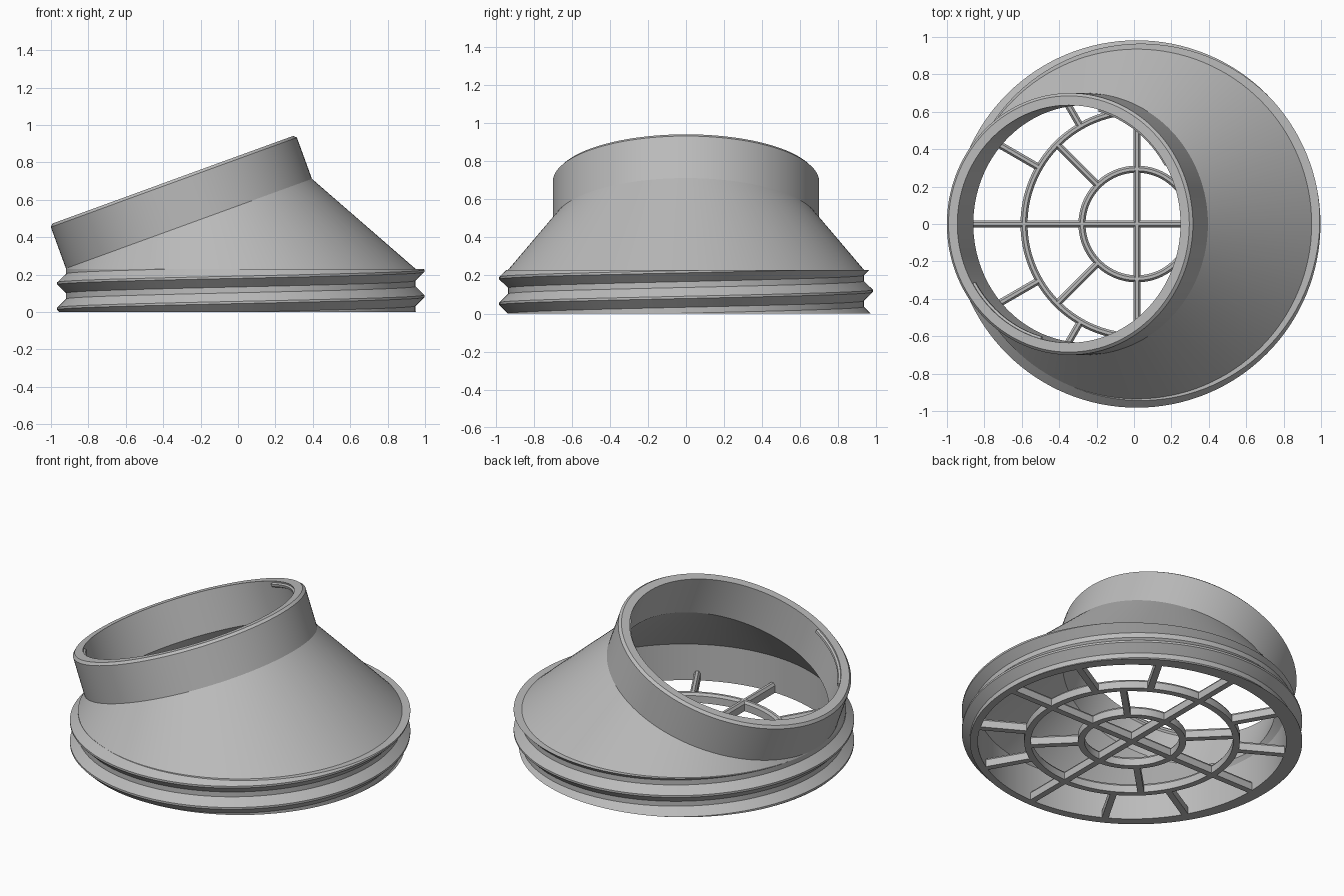
import bpy, bmesh, math
from mathutils import Matrix, Vector

cube = bpy.data.objects.get("Cube")
if cube:
    bpy.data.objects.remove(cube, do_unlink=True)

# One plain grey for everything
grey = bpy.data.materials.new("light_grey_plastic")
grey.use_nodes = True
grey.diffuse_color = (0.5, 0.5, 0.5, 1)
grey.node_tree.nodes["Principled BSDF"].inputs["Base Color"].default_value = (0.5, 0.5, 0.5, 1)

SEG = 128
BASE_X = 0.015                    # axis of the threaded base
BASE_TOP = 0.23
CORE_R, CREST_R, BASE_IN = 0.935, 0.982, 0.89
NECK_R, NECK_IN, NECK_H = 0.70, 0.635, 0.25
base_frame = Matrix.Translation((BASE_X, 0, 0))
neck_frame = Matrix.Translation((-0.2625, 0, 0.4725)) @ Matrix.Rotation(math.radians(-20), 4, 'Y')


def finish(name, bm, recalc=True):
    bmesh.ops.remove_doubles(bm, verts=bm.verts, dist=1e-5)
    bmesh.ops.dissolve_degenerate(bm, edges=bm.edges, dist=1e-5)
    if recalc:
        bmesh.ops.recalc_face_normals(bm, faces=bm.faces)
    mesh = bpy.data.meshes.new(name)
    bm.to_mesh(mesh)
    bm.free()
    mesh.materials.append(grey)
    mesh.shade_smooth()
    mesh.set_sharp_from_angle(angle=math.radians(25))
    obj = bpy.data.objects.new(name, mesh)
    bpy.context.collection.objects.link(obj)
    return obj


def loft(name, sections, capped):
    """Skin a list of closed cross-sections with matching point counts."""
    bm = bmesh.new()
    rows = [[bm.verts.new(p) for p in s] for s in sections]
    for a, b in zip(rows, rows[1:]):
        for i in range(len(a)):
            j = (i + 1) % len(a)
            bm.faces.new((a[i], a[j], b[j], b[i]))
    if capped:
        bm.faces.new(rows[0])
        bm.faces.new(rows[-1])
    return finish(name, bm)


def polar(r, angle, z):
    return Vector((r * math.cos(angle), r * math.sin(angle), z))


def revolve(name, profile, frame, start=0, sweep=360):
    steps = max(8, round(SEG * sweep / 360))
    angles = [math.radians(start + sweep * i / steps) for i in range(steps + 1)]
    return loft(name, [[frame @ polar(r, a, z) for r, z in profile] for a in angles], sweep < 360)


# Threaded base: helical ridge clipped flat at both ends
PITCH = 0.135
CREST_HALF, ROOT_HALF = 0.006, 0.052


def thread_radius(offset):
    d = abs((offset + PITCH / 2) % PITCH - PITCH / 2)
    t = min(1, max(0, (d - CREST_HALF) / (ROOT_HALF - CREST_HALF)))
    return CREST_R + (CORE_R - CREST_R) * t


def thread_section(angle):
    crest = 0.085 + PITCH * angle / math.tau
    section = [polar(BASE_IN, angle, 0)]
    for turn in range(-3, 4):
        for step in (-ROOT_HALF, -CREST_HALF, CREST_HALF, ROOT_HALF):
            z = min(BASE_TOP, max(0, crest + turn * PITCH + step))
            section.append(polar(thread_radius(z - crest), angle, z))
    section.append(polar(BASE_IN, angle, BASE_TOP))
    return [base_frame @ p for p in section]


loft("threaded_base", [thread_section(math.tau * i / SEG) for i in range(SEG + 1)], False)

# Oblique cone joining base to tilted collar, with inner and outer skins
for name, base_r, neck_r, inward in (("cone_outer", CORE_R, NECK_R, False),
                                     ("cone_inner", BASE_IN, NECK_IN, True)):
    bm = bmesh.new()
    angles = [math.tau * i / SEG for i in range(SEG)]
    low = [bm.verts.new(base_frame @ polar(base_r, a, BASE_TOP)) for a in angles]
    high = [bm.verts.new(neck_frame @ polar(neck_r, a, 0)) for a in angles]
    bmesh.ops.convex_hull(bm, input=low + high)
    bmesh.ops.recalc_face_normals(bm, faces=bm.faces)
    low, high = set(low), set(high)
    caps = [f for f in bm.faces if set(f.verts) <= low or set(f.verts) <= high]
    bmesh.ops.delete(bm, geom=caps, context='FACES_ONLY')
    if inward:
        bmesh.ops.reverse_faces(bm, faces=bm.faces)
    finish(name, bm, recalc=False)

# Tilted collar with a small chamfer on its rim
revolve("tilted_collar",
        [(NECK_IN, 0), (NECK_R, 0), (NECK_R, NECK_H - 0.015),
         (NECK_R - 0.015, NECK_H), (NECK_IN, NECK_H)], neck_frame)

# Two retaining lips just inside the rim
for i, start in enumerate((30, 210)):
    revolve(f"collar_lip_{i + 1}",
            [(NECK_IN + 0.01, 0.205), (NECK_IN - 0.012, 0.22),
             (NECK_IN - 0.012, 0.235), (NECK_IN + 0.01, 0.245)],
            neck_frame, start, 45)

# Grille: two rings and spokes sharing one chamfered bar profile
BAR = [(-0.019, 0), (0.019, 0), (0.019, 0.045), (0.008, 0.06), (-0.008, 0.06), (-0.019, 0.045)]
INNER_RING, OUTER_RING = 0.293, 0.603
for name, radius in (("grille_inner_ring", INNER_RING), ("grille_outer_ring", OUTER_RING)):
    revolve(name, [(radius + w, z) for w, z in BAR], base_frame)


def spoke(name, r0, r1, angle):
    frame = base_frame @ Matrix.Rotation(angle, 4, 'Z')
    loft(name, [[frame @ Vector((r, w, z)) for w, z in BAR] for r in (r0, r1)], True)


for i in range(2):
    spoke(f"centre_bar_{i + 1}", -INNER_RING, INNER_RING, math.pi / 2 * i)
for zone, count, r0, r1 in (("middle", 8, INNER_RING, OUTER_RING),
                            ("outer", 12, OUTER_RING, BASE_IN + 0.01)):
    for i in range(count):
        spoke(f"{zone}_spoke_{i + 1}", r0, r1, math.tau * i / count)
